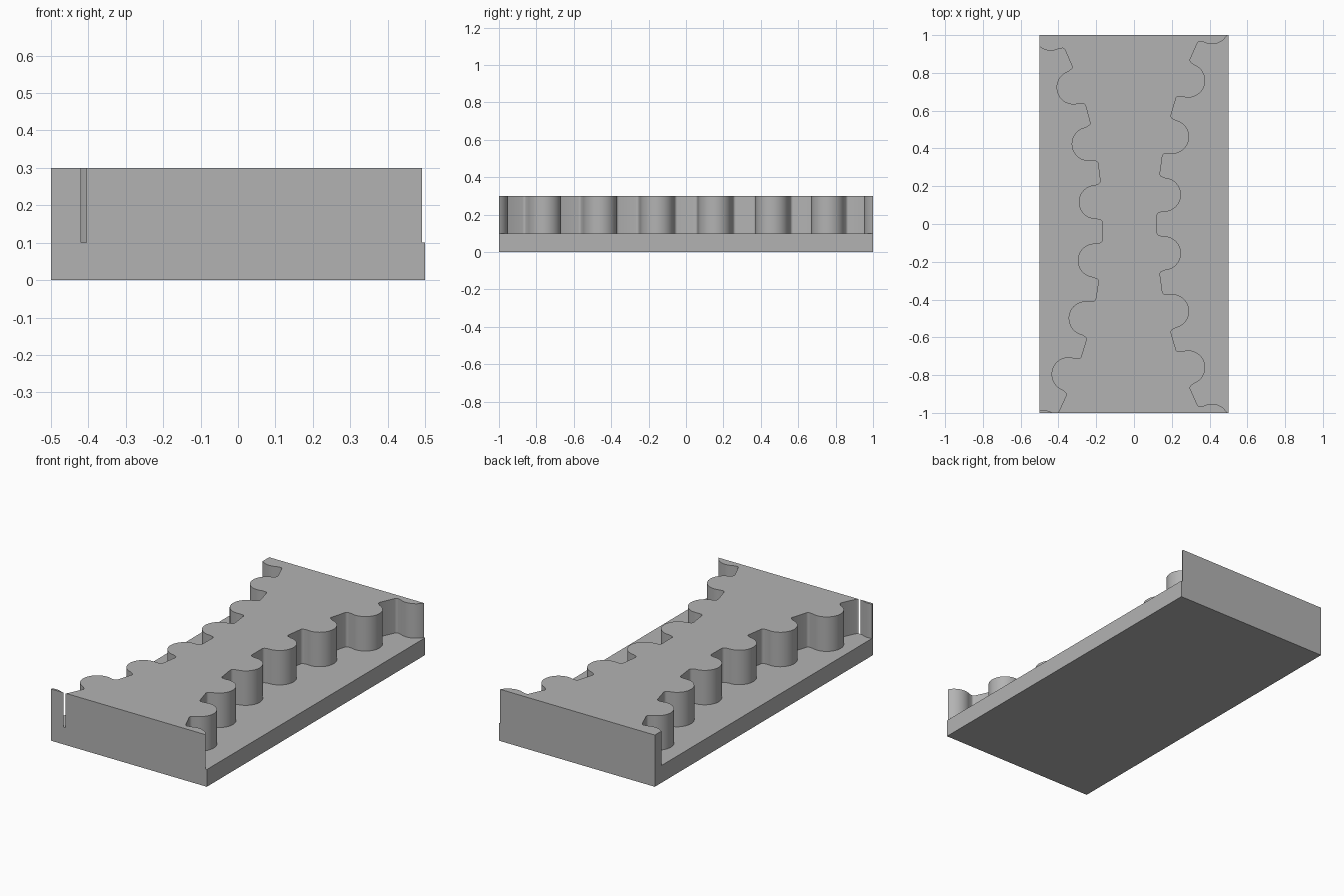
import bpy, bmesh, math

if "Cube" in bpy.data.objects:
    bpy.data.objects.remove(bpy.data.objects["Cube"])

grey = bpy.data.materials.new("plain grey")
grey.diffuse_color = (0.45, 0.45, 0.45, 1)
grey.use_nodes = True
grey.node_tree.nodes["Principled BSDF"].inputs["Base Color"].default_value = grey.diffuse_color


def prism(name, outline, z0, z1):
    """Extrude a closed 2D outline from z0 to z1."""
    bm = bmesh.new()
    face = bm.faces.new([bm.verts.new((x, y, z0)) for x, y in outline])
    top = bmesh.ops.extrude_face_region(bm, geom=[face])
    for v in top["geom"]:
        if isinstance(v, bmesh.types.BMVert):
            v.co.z = z1
    bmesh.ops.recalc_face_normals(bm, faces=bm.faces)
    mesh = bpy.data.meshes.new(name)
    bm.to_mesh(mesh)
    bm.free()
    obj = bpy.data.objects.new(name, mesh)
    bpy.context.collection.objects.link(obj)
    return obj


ROOT_R, LOBE_R, PITCH_R = 2.251, 0.09, 2.22
STEP = 8                       # degrees between neighbouring teeth
HALF, FILLET = 0.061, 0.015    # half width and corner radius of each notch


def rack_outline(side, centre_x, first):
    """Edge of alternating notches and round lobes on a large circle."""
    pts = []

    def place(radius, tangent, deg):
        a = math.radians(deg)
        x = radius * math.cos(a) - tangent * math.sin(a)
        y = radius * math.sin(a) + tangent * math.cos(a)
        pts.append((centre_x - side * x, y))

    for k in range(9):
        deg = first + k * STEP
        # flat notch with two rounded corners
        for sign in (-1, 1):
            for i in range(6):
                f = i / 5 if sign > 0 else 1 - i / 5
                b = f * math.pi / 2
                place(ROOT_R - FILLET * (1 - math.cos(b)),
                      sign * (HALF - FILLET + FILLET * math.sin(b)), deg)
        # half-round lobe
        if k < 8:
            for i in range(25):
                b = math.pi * i / 24
                place(PITCH_R - LOBE_R * math.sin(b),
                      -LOBE_R * math.cos(b), deg + STEP / 2)
    # close the outline outside the block
    return pts + [(side * 0.8, pts[-1][1]), (side * 0.8, pts[0][1])]


# solid block, with a ledge cut along each long side
block = prism("toothed_block", [(-0.5, -1), (0.5, -1), (0.5, 1), (-0.5, 1)], 0, 0.3)
cutters = [prism("right_ledge_cutter", rack_outline(1, 2.373, -32), 0.1, 0.5),
           prism("left_ledge_cutter", rack_outline(-1, -2.419, -33), 0.1, 0.5)]

bpy.context.view_layer.objects.active = block
block.select_set(True)
for cutter in cutters:
    cutter.hide_render = True
    mod = block.modifiers.new("ledge", 'BOOLEAN')
    mod.operation = 'DIFFERENCE'
    mod.solver = 'EXACT'
    mod.object = cutter
    bpy.ops.object.modifier_apply(modifier=mod.name)
for cutter in cutters:
    bpy.data.objects.remove(cutter)

block.data.materials.clear()
block.data.materials.append(grey)
bpy.ops.object.shade_smooth_by_angle(angle=math.radians(30))
